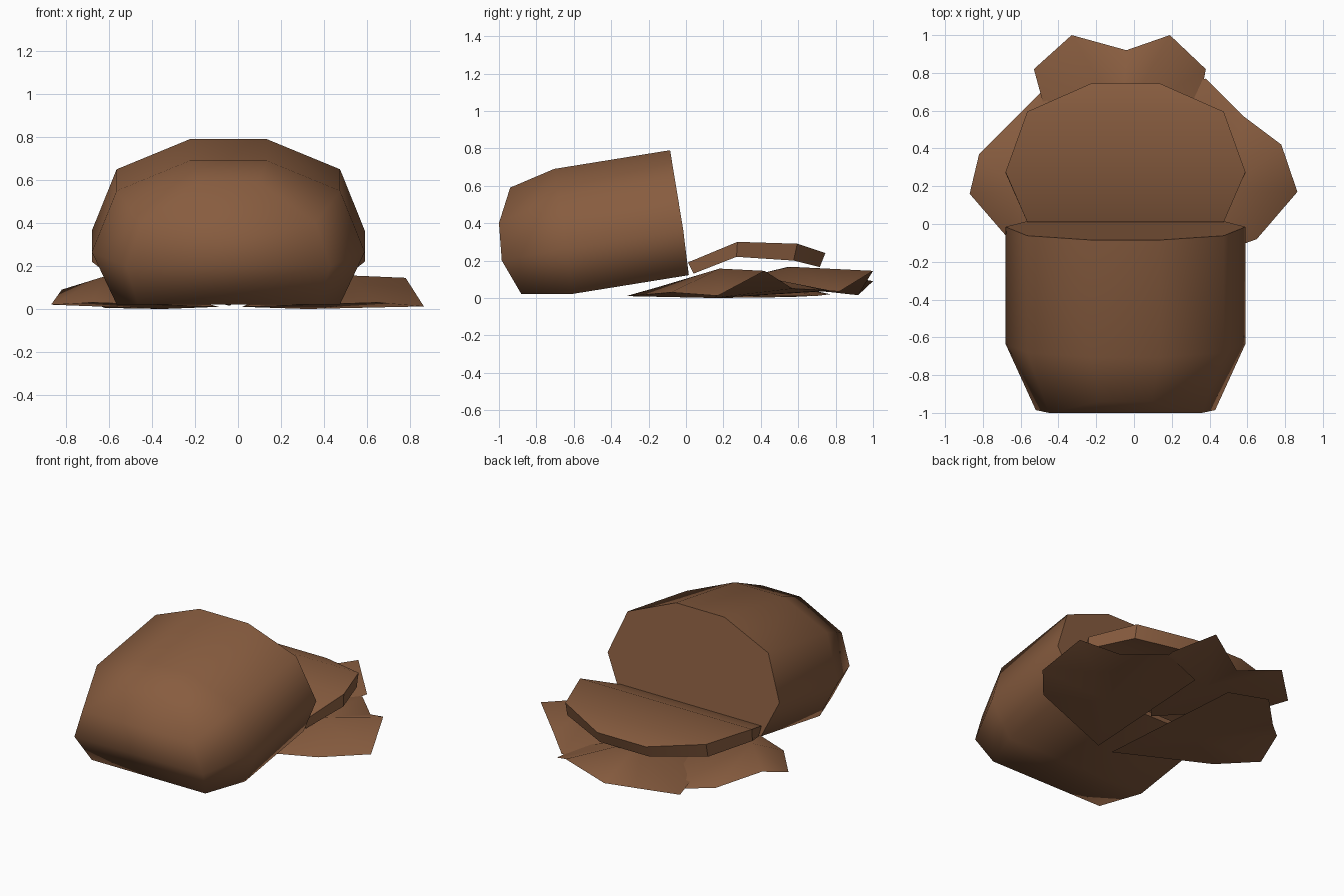
import bpy, bmesh, math

cube = bpy.data.objects.get("Cube")
if cube:
    bpy.data.objects.remove(cube, do_unlink=True)

brown = bpy.data.materials.new("crust brown")
brown.use_nodes = True
colour = (0.245, 0.108, 0.05, 1)
brown.diffuse_color = colour
brown.node_tree.nodes["Principled BSDF"].inputs["Base Color"].default_value = colour

CX = -0.045                          # the loaf sits slightly off centre
HALF = (0.18, 0.52, 0.635, 0.52)     # half widths: top, shoulder, side, base


def finish(name, bm, angle):
    bmesh.ops.recalc_face_normals(bm, faces=bm.faces)
    mesh = bpy.data.meshes.new(name)
    bm.to_mesh(mesh)
    bm.free()
    mesh.materials.append(brown)
    ob = bpy.data.objects.new(name, mesh)
    bpy.context.collection.objects.link(ob)
    bpy.ops.object.select_all(action='DESELECT')
    ob.select_set(True)
    bpy.context.view_layer.objects.active = ob
    bpy.ops.object.shade_smooth_by_angle(angle=math.radians(angle))


def ring(bm, half, rows):
    """Eight-sided section: right side downwards, then left side upwards."""
    pairs = list(zip(half, rows))
    right = [bm.verts.new((CX + h, y, z)) for h, (y, z) in pairs]
    left = [bm.verts.new((CX - h, y, z)) for h, (y, z) in pairs]
    return right + left[::-1]


def bridge(bm, a, b):
    for i in range(8):
        j = (i + 1) % 8
        bm.faces.new((a[i], a[j], b[j], b[i]))


def banded_cap(bm, r):
    for i in range(3):
        bm.faces.new((r[i], r[i + 1], r[6 - i], r[7 - i]))


# Loaf: tilted prism with a rounded, tapered front and a flat cut back
bm = bmesh.new()
back_rows = [(-0.085, 0.79), (-0.062, 0.65), (-0.015, 0.365), (0.015, 0.122)]
mid_rows = [(y - 0.62, z - 0.1) for y, z in back_rows]
nose_rows = [(-0.94, 0.59), (-1.0, 0.4), (-0.985, 0.2), (-0.88, 0.02)]
back = ring(bm, HALF, back_rows)
mid = ring(bm, HALF, mid_rows)
nose = ring(bm, (0.14, 0.405, 0.475, 0.42), nose_rows)
bridge(bm, back, mid)
bridge(bm, mid, nose)
bm.faces.new(back)
banded_cap(bm, nose)
finish("loaf", bm, 78)

# Slice: the same section, lying bent behind the loaf
bm = bmesh.new()
upper = ring(bm, HALF, [(0.745, 0.24), (0.595, 0.29), (0.275, 0.3), (0.01, 0.19)])
lower = ring(bm, HALF, [(0.715, 0.165), (0.575, 0.2), (0.27, 0.22), (0.04, 0.13)])
bridge(bm, upper, lower)
banded_cap(bm, upper)
banded_cap(bm, lower)
finish("slice", bm, 40)


# Leaves: flat-bottomed fans that rise to a crown inside a scalloped rim
def leaf(name, crown, under, rim):
    bm = bmesh.new()
    edge = [bm.verts.new(p) for p in rim]
    for centre in (crown, under):
        hub = bm.verts.new(centre)
        for a, b in zip(edge, edge[1:] + edge[:1]):
            bm.faces.new((hub, a, b))
    finish(name, bm, 80)


leaf("left_leaf", (0.5, 0.18, 0.157), (0.32, 0.15, 0.0),
     [(0.02, -0.31, 0.01), (0.65, -0.08, 0.03), (0.865, 0.17, 0.012),
      (0.78, 0.42, 0.145), (0.58, 0.57, 0.05), (0.38, 0.77, 0.04), (0.06, 0.65, 0.03)])
leaf("right_leaf", (-0.62, 0.18, 0.152), (-0.35, 0.15, 0.0),
     [(-0.09, -0.32, 0.01), (-0.68, -0.06, 0.03), (-0.87, 0.16, 0.02),
      (-0.82, 0.37, 0.09), (-0.62, 0.57, 0.005), (-0.42, 0.77, 0.02), (-0.165, 0.69, 0.01)])
leaf("back_leaf", (-0.06, 0.55, 0.167), (-0.06, 0.6, 0.05),
     [(-0.05, 0.1, 0.06), (0.34, 0.6, 0.045), (0.38, 0.82, 0.035), (0.19, 1.0, 0.145),
      (-0.04, 0.92, 0.015), (-0.33, 1.0, 0.09), (-0.53, 0.82, 0.03), (-0.47, 0.6, 0.04)])
